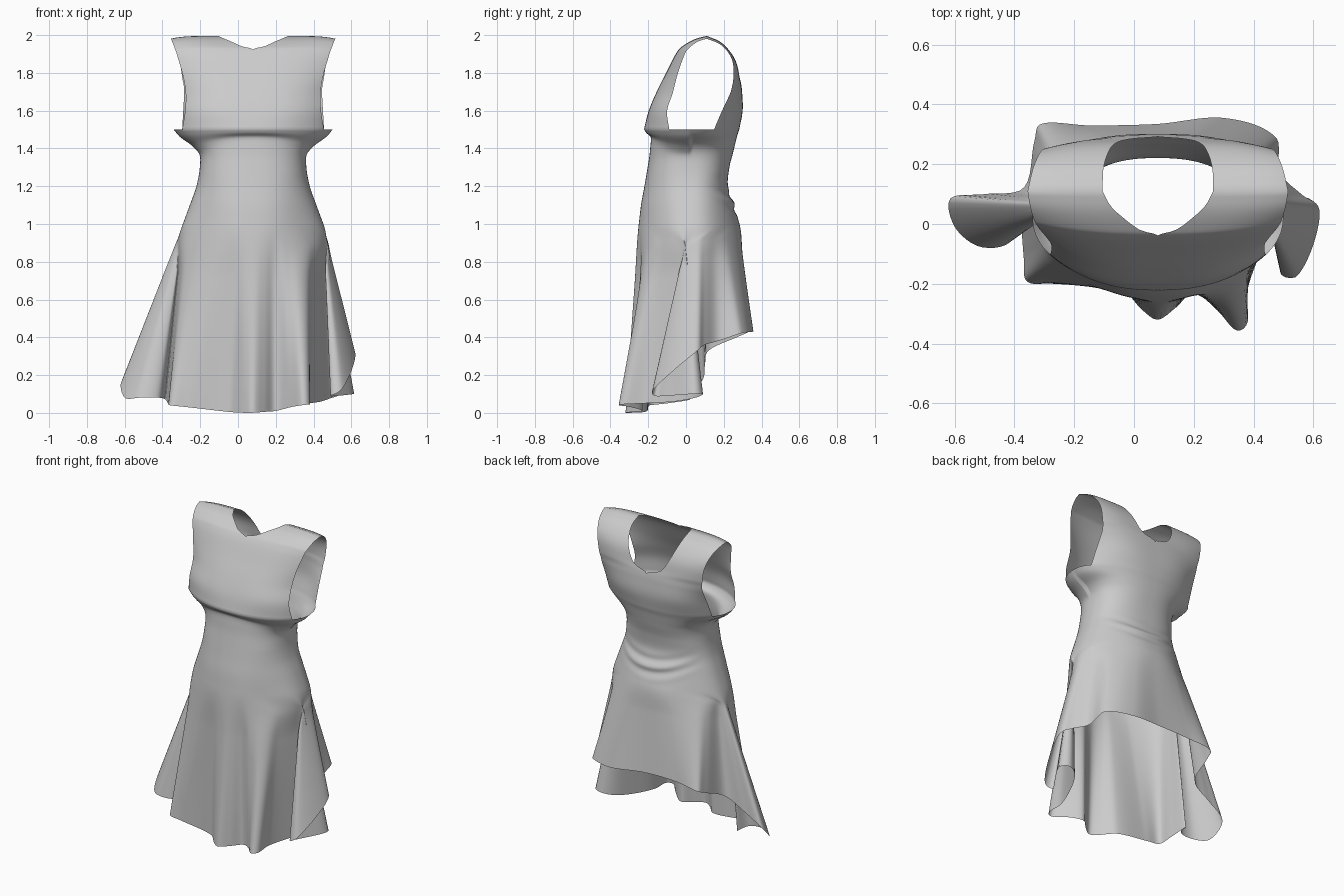
import bpy, bmesh, math
from mathutils import Vector

if "Cube" in bpy.data.objects:
    bpy.data.objects.remove(bpy.data.objects["Cube"])

CX, CY, N = 0.08, 0.03, 240          # body axis and columns around
WAIST_LOW, CHEST = 1.0, 1.5          # closed body runs between these heights
GAP = 24                             # half width of the armhole, degrees


def spline(keys, vals, t):
    """Cubic curve through vals (vectors) at uneven keys."""
    n = len(keys)
    i = 0
    while i < n - 2 and t > keys[i + 1]:
        i += 1

    def slope(k):
        a, b = max(k - 1, 0), min(k + 1, n - 1)
        return (vals[b] - vals[a]) / (keys[b] - keys[a])
    h = keys[i + 1] - keys[i]
    u = (t - keys[i]) / h
    return (vals[i] * (2*u**3 - 3*u*u + 1) + vals[i + 1] * (3*u*u - 2*u**3)
            + slope(i) * (h * (u**3 - 2*u*u + u)) + slope(i + 1) * (h * (u**3 - u*u)))


# body sections: height, half width, front y, back y
BODY = [(1.0, .372, -.25, .283), (1.1, .335, -.238, .252), (1.2, .30, -.22, .222),
        (1.3, .282, -.203, .23), (1.38, .285, -.19, .25), (1.43, .32, -.187, .262),
        (1.47, .39, -.21, .272), (1.5, .42, -.222, .282)]
BODY_Z = [r[0] for r in BODY]
BODY_V = [Vector(r[1:]) for r in BODY]

# hem, anticlockwise from the left: angle on the body, x, y, z
HEM = [(-152, -.37, -.10, .05), (-140, -.36, -.19, .04), (-125, -.27, -.20, .03),
       (-105, -.05, -.215, .005), (-95, .03, -.29, 0), (-88, .08, -.32, 0),
       (-80, .14, -.28, .005), (-72, .20, -.23, .01), (-63, .28, -.29, .03),
       (-56, .34, -.355, .04), (-50, .38, -.33, .045), (-43, .38, -.22, .05),
       (-33, .44, -.06, .06), (-25, .50, .05, .08), (-18, .57, .09, .10),
       (-12, .615, .04, .10), (-5, .53, -.10, .09), (2, .49, -.165, .09),
       (8, .545, -.175, .12), (15, .60, -.07, .22), (23, .62, .05, .32),
       (32, .56, .10, .36), (40, .49, .17, .38), (50, .475, .29, .42),
       (70, .30, .355, .43), (90, .08, .335, .45), (115, -.15, .33, .45),
       (132, -.31, .335, .43), (142, -.335, .27, .40), (152, -.37, .12, .33),
       (160, -.50, .10, .25), (168, -.615, .085, .17), (175, -.60, -.01, .08),
       (182, -.52, -.075, .08), (190, -.42, -.065, .08), (198, -.385, .02, .07)]
wrapped = ([(h[0] - 360,) + h[1:] for h in HEM[-2:]] + HEM
           + [(h[0] + 360,) + h[1:] for h in HEM[:2]])
HEM_A = [h[0] for h in wrapped]
HEM_V = [Vector(h[1:]) for h in wrapped]

# upper panels: centre y, armhole y, z, armhole half width, neck half width
FRONT = [(-.197, -.10, 1.6, .36, 0), (-.155, -.07, 1.7, .357, 0), (-.105, -.045, 1.8, .373, 0),
         (-.06, -.015, 1.89, .398, 0), (-.037, .0, 1.925, .408, 0), (-.02, .012, 1.94, .414, .06),
         (.02, .04, 1.965, .423, .115), (.06, .07, 1.983, .43, .158), (.11, .11, 1.995, .436, .185)]
BACK = [(.30, .19, 1.6, .37, 0), (.297, .235, 1.7, .365, 0), (.292, .245, 1.74, .367, 0),
        (.285, .25, 1.77, .373, .09), (.268, .25, 1.85, .385, .145), (.235, .23, 1.91, .40, .168),
        (.18, .18, 1.965, .42, .183), (.11, .11, 1.995, .436, .185)]


def body(z, deg):
    """Point on the closed torso, with bust seam and back gathers."""
    a, yf, yb = spline(BODY_Z, BODY_V, z)
    c, s = math.cos(math.radians(deg)), math.sin(math.radians(deg))
    p = 0.84
    narrow = min(a, .285 + max(z - 1.38, 0) * .6)     # armpits flare at the sides only
    a = narrow + (a - narrow) * abs(c)**3
    x = a * math.copysign(abs(c)**p, c) if abs(c) > 1e-6 else 0
    y = CY + (yb - CY if s > 0 else CY - yf) * math.copysign(abs(s)**p, s)
    dz = 0
    if s < 0:
        dz = (0.05 * s * s - 0.02) * math.exp(-((z - 1.42) / .05)**2)
    else:
        sag = z - 0.9 * x * x
        y += (0.008 * s**3 * math.sin(sag * 75 + 6 * x)
              * math.exp(-((sag - 1.11) / .06)**2))
    return Vector((CX + x, y, z + dz))


def gather(deg):
    """Angle pulled towards the side fold it belongs to."""
    for c in (-3, 177):
        r = (deg - c + 180) % 360 - 180
        if abs(r) < 60:
            return c + r * (.2 + .8 * (r / 60)**2)
    return deg if deg <= 180 else deg - 360


bm = bmesh.new()


def sheet(points, closed=False):
    """Quad grid from rows of points."""
    rows = [[bm.verts.new(p) for p in row] for row in points]
    m = len(rows[0])
    for r0, r1 in zip(rows, rows[1:]):
        for i in range(m if closed else m - 1):
            j = (i + 1) % m
            bm.faces.new((r0[i], r0[j], r1[j], r1[i]))


angles = [-150 + i * 360 / N for i in range(N)]

# torso
sheet([[body(WAIST_LOW + (CHEST - WAIST_LOW) * k / 50, d) for d in angles]
       for k in range(51)], True)


def skirt_column(deg):
    """Hip to hem: leaves the hip in the body's direction, then falls straight."""
    end = spline(HEM_A, HEM_V, deg)
    shift = (gather(deg) - deg + 180) % 360 - 180
    out = []
    for k in range(49):
        t = k / 48
        u = min(t / .14, 1)
        d = deg + shift * u * u * (3 - 2 * u)
        top = body(WAIST_LOW, d)
        p = top.lerp(end, t)
        if t < .3:
            tangent = (top - body(WAIST_LOW + .02, d)) / .02 * (top.z - end.z)
            bend = (tangent - (end - top)) * t * (1 - t / .3)**2
            p += Vector((bend.x, bend.y, 0))
        out.append(p)
    return out


# skirt: fans from the hips to the folded high-low hem
sheet(list(zip(*[skirt_column(d) for d in angles])), True)

# front and back upper panels, each mirrored across the body axis
step = 360 / N
cols = int((90 - GAP) / step)
for rows, side in ((FRONT, -1), (BACK, 1)):
    base = [body(CHEST, side * (90 - i * step)) for i in range(cols + 1)]
    edge = base[-1].x - CX
    columns = []
    for b in base:
        w = (b.x - CX) / edge
        pts = [Vector((b.x - CX, b.y, b.z))]
        for yc, ye, z, outer, inner in rows:
            pts.append(Vector((inner + (outer - inner) * w, yc + (ye - yc) * w**3,
                               z - 0.015 * w**4 * (z - 1.5) * 2)))
        keys = [0]
        for r0, r1 in zip([(0, 0, 1.5)] + list(rows), rows):
            keys.append(keys[-1] + max(r1[2] - r0[2], 0.04))
        col = [spline(keys, pts, keys[-1] * k / 40) for k in range(41)]
        for q in col:
            q.x = max(q.x, 0)
        columns.append(col)
    # both panels meet on one shared shoulder seam
    for mir in (-1, 1):
        sheet([[Vector((CX + mir * col[k].x, col[k].y, col[k].z)) for col in columns]
               for k in range(41)])

bmesh.ops.remove_doubles(bm, verts=bm.verts, dist=0.0004)
bmesh.ops.recalc_face_normals(bm, faces=bm.faces)
low = min(v.co.z for v in bm.verts)
for v in bm.verts:
    v.co.z -= low
mesh = bpy.data.meshes.new("dress")
bm.to_mesh(mesh)
bm.free()
dress = bpy.data.objects.new("dress", mesh)
bpy.context.collection.objects.link(dress)
for f in mesh.polygons:
    f.use_smooth = True
